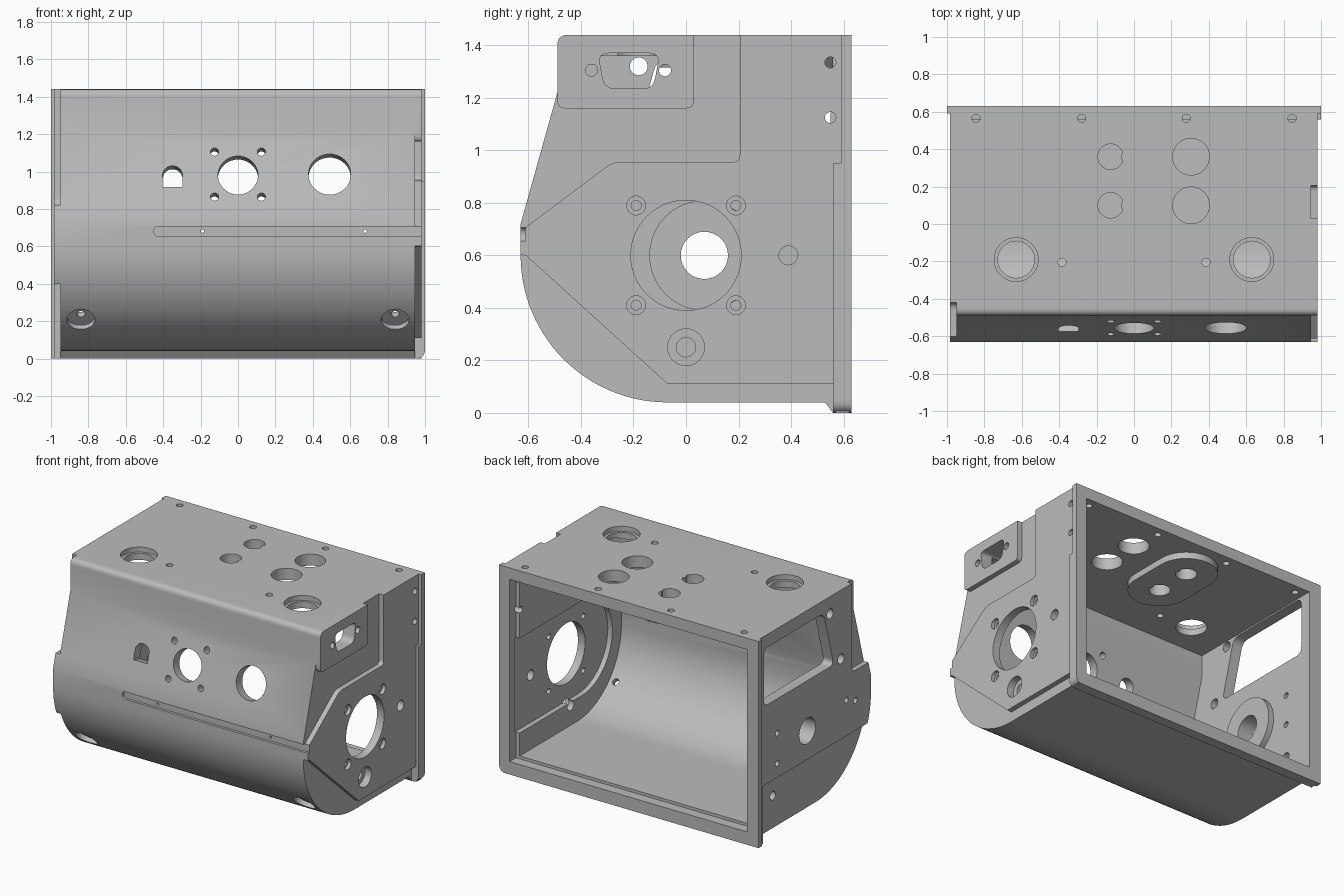
import bpy
import bmesh
import math
from mathutils import Matrix, Vector

cube = bpy.data.objects.get("Cube")
if cube:
    bpy.data.objects.remove(cube)

grey = bpy.data.materials.new("cast_grey")
colour = (0.5, 0.5, 0.5, 1)
grey.use_nodes = True
grey.diffuse_color = colour
grey.node_tree.nodes["Principled BSDF"].inputs["Base Color"].default_value = colour


def frame(u, v, origin=(0, 0, 0)):
    """Drawing plane with axes u and v; extrusion runs along u x v."""
    u, v = Vector(u).normalized(), Vector(v).normalized()
    m = Matrix((u, v, u.cross(v))).transposed().to_4x4()
    m.translation = origin
    return m


SIDE = frame((0, 1, 0), (0, 0, 1))      # points are y, z; extrudes along x
PLAN = frame((1, 0, 0), (0, 1, 0))      # points are x, y; extrudes along z
FRONT = frame((1, 0, 0), (0, 0, 1))     # points are x, z; extrudes along -y
SLOPE = frame((1, 0, 0), (0, 0.14, 0.5), (0, -0.557, 0.98))
ARC = frame((1, 0, 0), (0, -0.7, 0.71), (0, -0.07, 0.6))


def prism(name, points, plane, start, end):
    bm = bmesh.new()
    low = [bm.verts.new(plane @ Vector((u, v, start))) for u, v in points]
    high = [bm.verts.new(plane @ Vector((u, v, end))) for u, v in points]
    bm.faces.new(low)
    bm.faces.new(high)
    for i in range(len(points)):
        j = (i + 1) % len(points)
        bm.faces.new((low[i], low[j], high[j], high[i]))
    bmesh.ops.recalc_face_normals(bm, faces=bm.faces)
    mesh = bpy.data.meshes.new(name)
    bm.to_mesh(mesh)
    bm.free()
    obj = bpy.data.objects.new(name, mesh)
    bpy.context.collection.objects.link(obj)
    return obj


def circle(u, v, r, n=40, key=False):
    pts = []
    for i in range(n):
        a = math.tau * i / n
        k = 0.82 if key and min(i, n - i) < 2 else 1
        pts.append((u + r * k * math.cos(a), v + r * k * math.sin(a)))
    return pts


def rect(u0, v0, u1, v1):
    return [(u0, v0), (u1, v0), (u1, v1), (u0, v1)]


def rounded(points, r, only=None, steps=6):
    """Soften the corners of a polygon."""
    out = []
    for i, p in enumerate(points):
        p = Vector(p)
        if only is not None and i not in only:
            out.append(tuple(p))
            continue
        a = p + (Vector(points[i - 1]) - p).normalized() * r
        b = p + (Vector(points[(i + 1) % len(points)]) - p).normalized() * r
        for s in range(steps + 1):
            t = s / steps
            out.append(tuple(a * (1 - t) ** 2 + p * 2 * t * (1 - t) + b * t * t))
    return out


def arc(cy, cz, r, a0, a1, n=28):
    angles = [math.radians(a0 + (a1 - a0) * i / n) for i in range(n + 1)]
    return [(cy + r * math.cos(a), cz + r * math.sin(a)) for a in angles]


helpers = []


def combine(operation, *args):
    tool = prism("cutter", *args)
    tool.hide_render = True
    helpers.append(tool)
    mod = housing.modifiers.new("shape", "BOOLEAN")
    mod.operation = operation
    mod.solver = "EXACT"
    mod.object = tool


def cut(*args):
    combine("DIFFERENCE", *args)


def add(*args):
    combine("UNION", *args)


# Outer shell: curved belly, sloping front, flat top, lip under the back
outer = rounded([(0.62, 1.44), (-0.49, 1.44), (-0.49, 1.22), (-0.63, 0.72)], 0.04, only=[1])
outer += arc(-0.07, 0.6, 0.56, 180, 270) + [(0.53, 0.04), (0.56, 0), (0.62, 0)]
housing = prism("housing", outer, SIDE, -0.985, 0.98)

# Stepped left-hand end (+x): raised hexagonal plate and connector pad
upper_step = rounded([(-0.9, 0.5), (-0.62, 0.7), (-0.28, 0.955), (0.205, 0.955), (0.205, 1.6),
                      (0.03, 1.6), (0.03, 1.16), (-0.49, 1.16), (-0.49, 1.6), (-0.9, 1.6)],
                     0.03, only=[2, 3, 6, 7])
cut(upper_step, SIDE, 0.945, 1.2)
cut([(-0.8, 0.62), (-0.61, 0.6), (-0.07, 0.11), (0.57, 0.11), (0.57, -0.1), (-0.8, -0.1)],
    SIDE, 0.945, 1.2)
# Stepped right-hand end (-x)
cut(rounded(rect(-0.8, 0.82, -0.42, 1.6), 0.04, only=[1]), SIDE, -1.2, -0.95)
cut(rect(-0.8, -0.1, 0.56, 0.4), SIDE, -1.2, -0.95)

# Back flange
add(rounded(rect(-1, 0, 1, 1.44), 0.05, only=[1]), FRONT, -0.63, -0.59)
add(rounded(rect(0.9, 0, 1, 0.95), 0.05, only=[1]), FRONT, -0.61, -0.56)

# Hollow inside, open at the back
inner = [(0.8, 1.36), (-0.42, 1.36), (-0.42, 1.21), (-0.56, 0.71)]
inner += arc(-0.07, 0.6, 0.49, 180, 270) + [(0.8, 0.11)]
cut(inner, SIDE, -0.91, 0.89)
cut(rect(-0.91, 0.09, 0.92, 1.36), FRONT, -0.8, -0.56)
cut(arc(-0.13, 0.6, 0.33, 90, 270) + [(0.57, 0.27), (0.57, 0.93)], SIDE, 0.8, 0.925)

# Inner bosses: ring on the end wall and oval under the top
add(circle(0.07, 0.6, 0.21), SIDE, -0.94, -0.87)
oval = arc(-0.125, 0.36, 0.2, 0, 180) + arc(-0.125, 0.1, 0.2, 180, 360)
add(oval, PLAN, 1.315, 1.39)

# Plate end (+x) openings
cut(circle(0, 0.6, 0.21, 56), SIDE, 0.7, 1.2)
for y in (-0.19, 0.19):
    for z in (0.41, 0.79):
        cut(circle(y, z, 0.036, 24), SIDE, 0.955, 1.2)
        cut(circle(y, z, 0.019, 16), SIDE, 0.7, 1.2)
cut(circle(0, 0.25, 0.07), SIDE, 0.93, 1.2)
for y, z, r in ((0, 0.25, 0.037), (0.39, 0.6, 0.036), (-0.36, 1.305, 0.023),
                (-0.08, 1.305, 0.023), (0.55, 1.335, 0.021), (0.55, 1.125, 0.021)):
    cut(circle(y, z, r, 24), SIDE, 0.7, 1.2)
cut(rounded([(-0.335, 1.37), (-0.1, 1.37), (-0.125, 1.235), (-0.31, 1.235)], 0.04),
    SIDE, 0.7, 1.2)

# Window end (-x) openings
cut(rounded([(-0.11, 1.35), (0.55, 1.35), (0.55, 0.95), (-0.22, 0.95)], 0.05), SIDE, -1.2, -0.7)
for y, z, r in ((0.07, 0.6, 0.09), (0.4, 0.71, 0.02), (0.4, 0.5, 0.02), (0.4, 0.265, 0.03),
                (-0.18, 1.32, 0.034), (-0.3, 0.96, 0.034), (-0.36, 0.65, 0.02),
                (-0.46, 0.61, 0.02)):
    cut(circle(y, z, r, 32), SIDE, -1.2, -0.7)

# Top openings
for x in (-0.63, 0.63):
    cut(circle(x, -0.19, 0.117), PLAN, 1.405, 1.6)
    cut(circle(x, -0.19, 0.098), PLAN, 1.2, 1.6)
for y in (0.1, 0.36):
    cut(circle(-0.125, y, 0.068, key=True), PLAN, 1.2, 1.6)
    cut(circle(0.305, y, 0.098), PLAN, 1.2, 1.6)
for x, y in ((-0.385, -0.205), (0.385, -0.205), (-0.845, 0.565), (-0.28, 0.565),
             (0.28, 0.565), (0.845, 0.565)):
    cut(circle(x, y, 0.022, 20), PLAN, 1.2, 1.6)

# Sloping front openings
cut(circle(0, 0, 0.107), SLOPE, -0.15, 0.15)
cut(circle(0.49, 0.005, 0.113), SLOPE, -0.15, 0.15)
cut(arc(-0.35, 0, 0.053, 0, 180, 16) + [(-0.403, -0.065), (-0.297, -0.065)], SLOPE, -0.15, 0.15)
for x in (-0.125, 0.125):
    for v in (-0.12, 0.13):
        cut(circle(x, v, 0.022, 20), SLOPE, -0.15, 0.15)

# Shallow groove across the front, with two pin holes
cut(rounded(rect(-0.45, 0.655, 1.1, 0.706), 0.025, only=[0, 3]), FRONT, 0.612, 0.8)
for x in (-0.19, 0.68):
    cut(circle(x, 0.681, 0.009, 12), FRONT, 0.5, 0.8)

# Sunken drain screws in the belly
for x in (-0.84, 0.84):
    cut(circle(x, 0, 0.075), ARC, 0.525, 0.7)
    cut(circle(x, 0.01, 0.022, 20), ARC, 0.4, 0.7)

# Bake the cuts and tidy up the helpers
graph = bpy.context.evaluated_depsgraph_get()
baked = bpy.data.meshes.new_from_object(housing.evaluated_get(graph))
housing.modifiers.clear()
housing.data = baked
for tool in helpers:
    bpy.data.objects.remove(tool)
baked.materials.clear()
baked.materials.append(grey)
for face in baked.polygons:
    face.material_index = 0

bpy.ops.object.select_all(action="DESELECT")
housing.select_set(True)
bpy.context.view_layer.objects.active = housing
bpy.ops.object.shade_smooth_by_angle(angle=math.radians(25))
